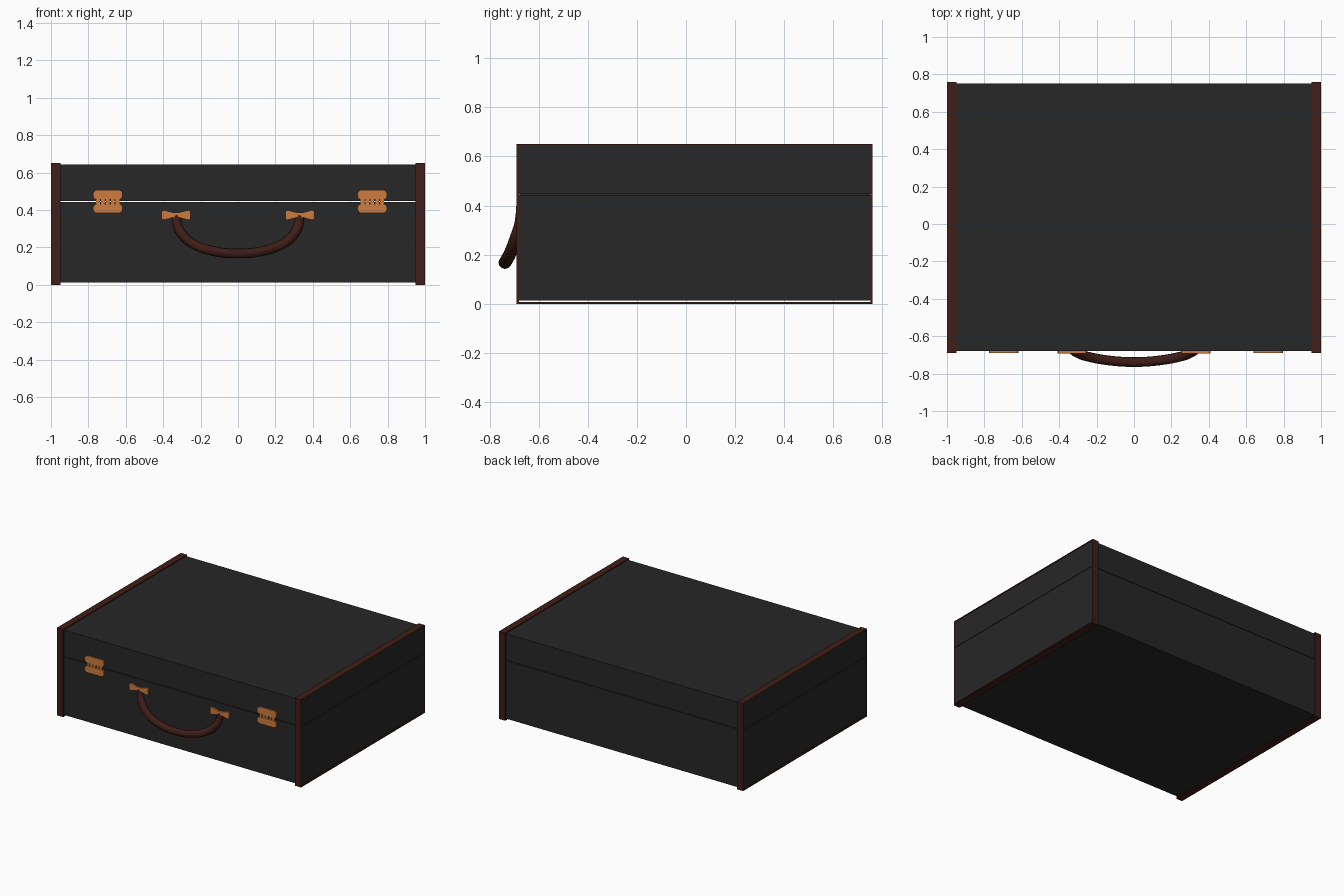
import bpy, bmesh, math

if "Cube" in bpy.data.objects:
    bpy.data.objects.remove(bpy.data.objects["Cube"])


def material(name, rgb):
    m = bpy.data.materials.new(name)
    m.diffuse_color = (*rgb, 1)
    m.use_nodes = True
    m.node_tree.nodes["Principled BSDF"].inputs["Base Color"].default_value = m.diffuse_color
    return m


LEATHER = material("black_leather", (0.02, 0.02, 0.02))
BROWN = material("brown_leather", (0.05, 0.013, 0.009))
BRASS = material("brass", (0.62, 0.2, 0.05))


def finish(name, bm, mat):
    bmesh.ops.recalc_face_normals(bm, faces=bm.faces)
    me = bpy.data.meshes.new(name)
    bm.to_mesh(me)
    bm.free()
    me.materials.append(mat)
    ob = bpy.data.objects.new(name, me)
    bpy.context.collection.objects.link(ob)
    return ob


def box(name, lo, hi, mat):
    bm = bmesh.new()
    bmesh.ops.create_cube(bm, size=1)
    for v in bm.verts:
        v.co = [(a + b) / 2 + c * (b - a) for a, b, c in zip(lo, hi, v.co)]
    return finish(name, bm, mat)


def plate(name, outline, y_front, y_back, mat):
    """Extrude an outline in the xz plane from y_back to y_front."""
    bm = bmesh.new()
    face = bm.faces.new([bm.verts.new((x, y_back, z)) for x, z in outline])
    ext = bmesh.ops.extrude_face_region(bm, geom=[face])
    for v in ext["geom"]:
        if isinstance(v, bmesh.types.BMVert):
            v.co.y = y_front
    return finish(name, bm, mat)


Y0, Y1 = -0.68, 0.752   # case front and back
TY0, TY1 = -0.69, 0.76  # trim front and back

# Case halves with a thin open seam between them
box("base", (-0.997, Y0, 0.013), (0.997, Y1, 0.443), LEATHER)
box("lid", (-0.997, Y0, 0.447), (0.997, Y1, 0.642), LEATHER)

# Edge trim bands and the inner strip closing the seam at each end
for side, s in (("left", -1), ("right", 1)):
    xa, xb = sorted((s * 0.95, s * 1.0))
    rings = [(TY0, 0, TY1, 0.65), (Y0, 0.007, Y1 - 0.0005, 0.643)]
    bm = bmesh.new()
    loops = []
    for x in (xa, xb):
        for y0, z0, y1, z1 in rings:
            loops.append([bm.verts.new((x, y, z)) for y, z in
                          ((y0, z0), (y1, z0), (y1, z1), (y0, z1))])
    for a, b in ((0, 1), (1, 3), (3, 2), (2, 0)):
        for i in range(4):
            j = (i + 1) % 4
            bm.faces.new((loops[a][i], loops[a][j], loops[b][j], loops[b][i]))
    finish(side + "_edge_trim", bm, BROWN)
    xa, xb = sorted((s * 0.955, s * 0.99))
    box(side + "_seam_strip", (xa, Y0 + 0.002, 0.44), (xb, Y1 - 0.002, 0.45), LEATHER)


def rounded(cx, cz, w, h, r, n=4):
    pts = []
    for k, (sx, sz) in enumerate(((1, 1), (-1, 1), (-1, -1), (1, -1))):
        for i in range(n + 1):
            a = math.pi / 2 * (k + i / n)
            pts.append((cx + sx * (w / 2 - r) + r * math.cos(a),
                        cz + sz * (h / 2 - r) + r * math.sin(a)))
    return pts


# Hinged latches: two rounded leaves joined by knuckles
for side, cx in (("left", -0.696), ("right", 0.718)):
    plate(side + "_latch_upper", rounded(cx, 0.481, 0.158, 0.052, 0.022), -0.69, Y0, BRASS)
    plate(side + "_latch_lower", rounded(cx, 0.408, 0.158, 0.050, 0.022), -0.69, Y0, BRASS)
    for i in range(5):
        x = cx + (i - 2) * 0.026
        plate(f"{side}_latch_knuckle_{i + 1}", rounded(x, 0.445, 0.02, 0.03, 0.006),
              -0.688, Y0, BRASS)

# Bow-shaped handle mounts
half = [(0, 0.013), (0.02, 0.014), (0.045, 0.021), (0.065, 0.026), (0.074, 0.024), (0.078, 0.015)]
for side, s in (("left", -1), ("right", 1)):
    top = [(-x, z) for x, z in reversed(half[1:])] + half
    outline = top + [(x, -z) for x, z in reversed(top)]
    plate(side + "_handle_mount", [(s * 0.331 + x, 0.373 + z) for x, z in outline],
          -0.692, Y0, BRASS)

# Curved carrying handle
arc = [(0.331, -0.668, 0.368), (0.323, -0.676, 0.318), (0.294, -0.694, 0.264),
       (0.235, -0.712, 0.216), (0.13, -0.73, 0.180)]
path = [(-x, y, z) for x, y, z in arc] + [(0, -0.738, 0.168)] + arc[::-1]
cu = bpy.data.curves.new("handle", "CURVE")
cu.dimensions = "3D"
cu.bevel_depth = 0.026
cu.bevel_resolution = 4
cu.resolution_u = 6
cu.use_fill_caps = True
sp = cu.splines.new("BEZIER")
sp.bezier_points.add(len(path) - 1)
for p, co in zip(sp.bezier_points, path):
    p.co = co
    p.handle_left_type = p.handle_right_type = "AUTO"
cu.materials.append(BROWN)
handle = bpy.data.objects.new("handle", cu)
bpy.context.collection.objects.link(handle)
bpy.context.view_layer.objects.active = handle
handle.select_set(True)
bpy.ops.object.convert(target="MESH")
bpy.ops.object.shade_smooth_by_angle()
